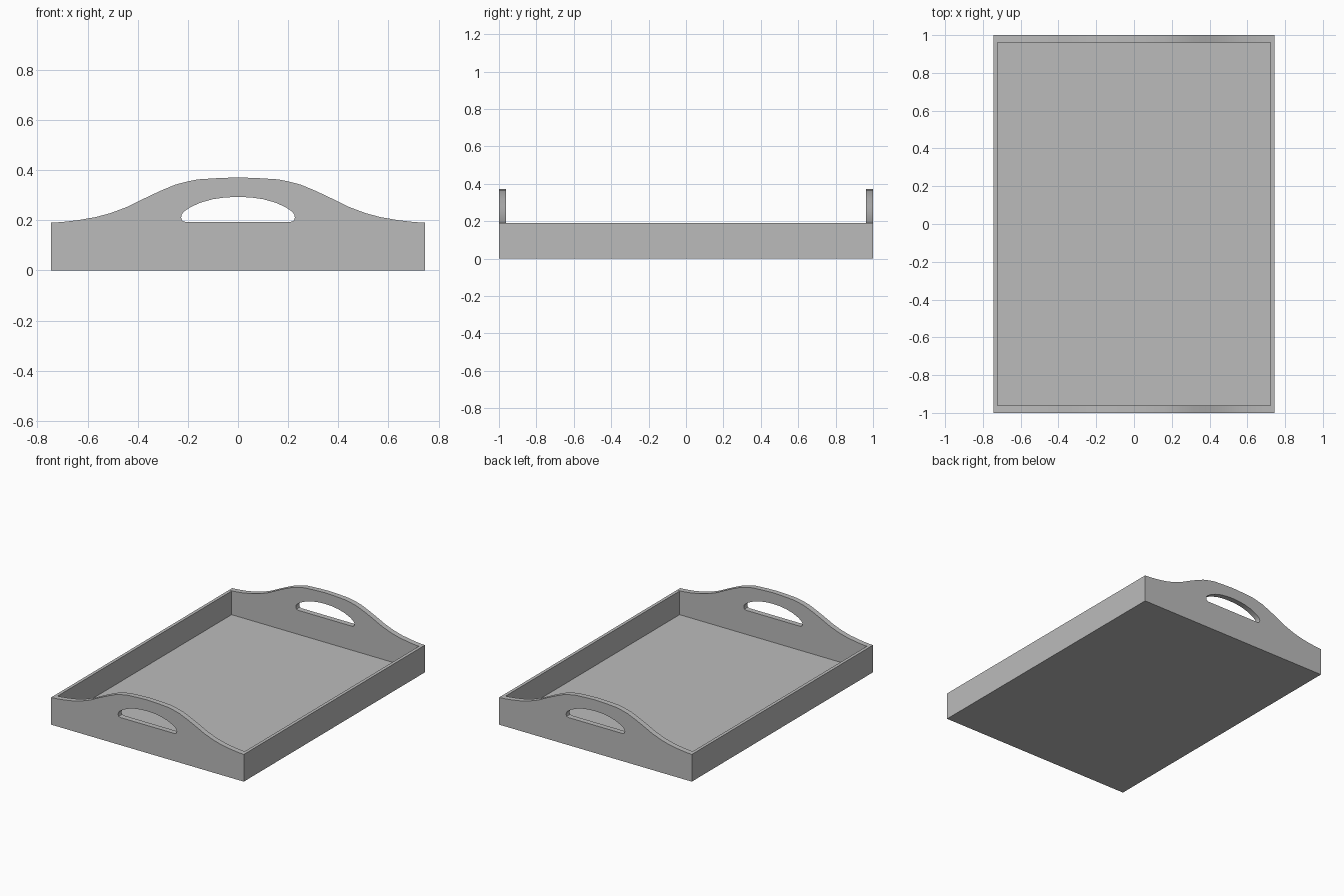
import bpy

cube = bpy.data.objects.get("Cube")
if cube:
    bpy.data.objects.remove(cube, do_unlink=True)

W, L, H = 0.745, 1.0, 0.19     # half width, half length, wall height
SIDE, END, FLOOR = 0.022, 0.038, 0.025

grey = bpy.data.materials.new("plain grey")
grey.use_nodes = True
grey.diffuse_color = (0.5, 0.5, 0.5, 1)
grey.node_tree.nodes["Principled BSDF"].inputs["Base Color"].default_value = (0.5, 0.5, 0.5, 1)


def add_object(name, mesh):
    obj = bpy.data.objects.new(name, mesh)
    mesh.materials.clear()
    mesh.materials.append(grey)
    bpy.context.collection.objects.link(obj)
    return obj


def box(name, center, size):
    bpy.ops.mesh.primitive_cube_add(size=1, location=center)
    obj = bpy.context.object
    obj.name = name
    obj.scale = size
    bpy.ops.object.transform_apply(location=False, rotation=False, scale=True)
    obj.data.materials.append(grey)


def mirrored(half):
    """Complete a right-half outline that ends on the centre line."""
    return half + [(-x, z) for x, z in reversed(half[:-1])]


# Half outlines: wavy top edge and the hand hole
top_edge = [(W, 0), (W, H), (0.70, 0.193), (0.64, 0.2), (0.57, 0.212), (0.51, 0.228),
            (0.44, 0.254), (0.38, 0.284), (0.31, 0.317), (0.25, 0.342),
            (0.20, 0.355), (0.16, 0.363), (0.08, 0.368), (0, 0.371)]
hand_hole = [(0.21, 0.193), (0.222, 0.198), (0.227, 0.21), (0.225, 0.222), (0.215, 0.235),
             (0.19, 0.252), (0.15, 0.27), (0.10, 0.284), (0.05, 0.291), (0, 0.293)]

# Filled, extruded profile for both end panels
curve = bpy.data.curves.new("end_profile", "CURVE")
curve.dimensions = "2D"
curve.fill_mode = "BOTH"
curve.extrude = END / 2
for half in (top_edge, hand_hole):
    points = mirrored(half)
    spline = curve.splines.new("POLY")
    spline.points.add(len(points) - 1)
    for p, (x, z) in zip(spline.points, points):
        p.co = (x, z, 0, 1)
    spline.use_cyclic_u = True
profile = bpy.data.objects.new("end_profile", curve)
bpy.context.collection.objects.link(profile)
bpy.context.view_layer.update()
graph = bpy.context.evaluated_depsgraph_get()
panel_mesh = bpy.data.meshes.new_from_object(profile.evaluated_get(graph))
bpy.data.objects.remove(profile, do_unlink=True)

for name, sign in (("front_handle_panel", -1), ("back_handle_panel", 1)):
    panel = add_object(name, panel_mesh.copy())
    panel.rotation_euler.x = 1.5707963
    panel.location.y = sign * (L - END / 2)
    # Weld the caps to the rim, then smooth only the curved edges
    bpy.ops.object.select_all(action="DESELECT")
    panel.select_set(True)
    bpy.context.view_layer.objects.active = panel
    bpy.ops.object.mode_set(mode="EDIT")
    bpy.ops.mesh.select_all(action="SELECT")
    bpy.ops.mesh.remove_doubles(threshold=0.0001)
    bpy.ops.mesh.normals_make_consistent(inside=False)
    bpy.ops.object.mode_set(mode="OBJECT")
    bpy.ops.object.shade_smooth_by_angle(angle=0.6)

# Side walls and floor fit between the end panels
inner = 2 * (L - END)
for name, sign in (("right_wall", -1), ("left_wall", 1)):
    box(name, (sign * (W - SIDE / 2), 0, H / 2), (SIDE, inner, H))
box("tray_floor", (0, 0, FLOOR / 2), (2 * (W - SIDE), inner, FLOOR))
